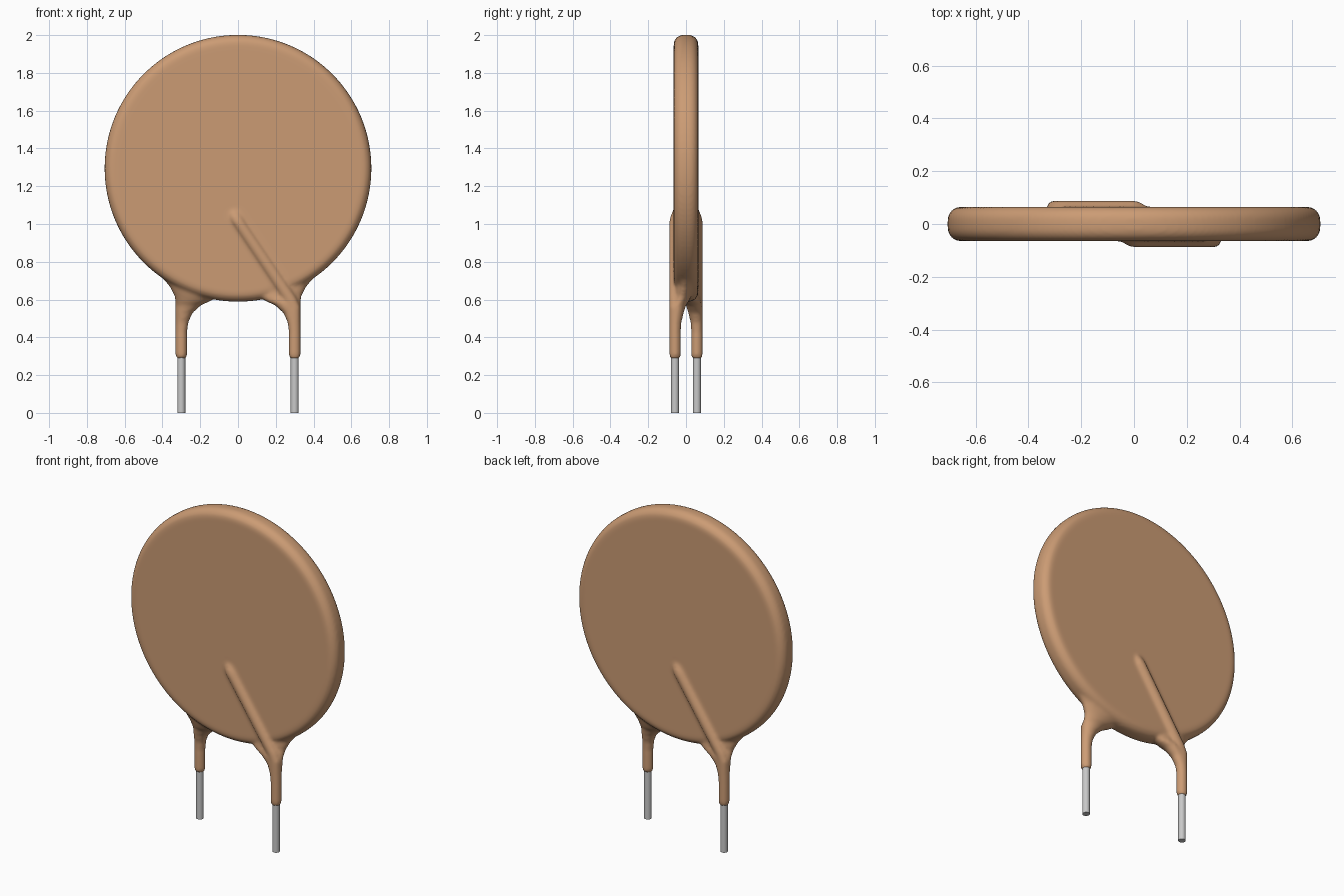
import bpy, bmesh, math

cube = bpy.data.objects.get("Cube")
if cube:
    bpy.data.objects.remove(cube)


def material(name, colour, metallic=0.0):
    m = bpy.data.materials.new(name)
    m.use_nodes = True
    m.diffuse_color = (*colour, 1)
    m.node_tree.nodes["Principled BSDF"].inputs["Base Color"].default_value = (*colour, 1)
    return m


tan = material("tan coating", (0.60, 0.33, 0.175))
grey = material("grey wire", (0.58, 0.58, 0.58))


def skin(bm, rings):
    """Join closed rings of points with quads and cap both ends."""
    loops = [[bm.verts.new(p) for p in ring] for ring in rings]
    n = len(loops[0])
    for a, b in zip(loops, loops[1:]):
        for i in range(n):
            j = (i + 1) % n
            bm.faces.new((a[i], a[j], b[j], b[i]))
    bm.faces.new(loops[0][::-1])
    bm.faces.new(loops[-1])


def ellipse_rings(rows, side, n=32):
    """Rows are height, inner x, outer x, outer y, inner y; side turns them round z."""
    rings = []
    for z, x0, x1, y0, y1 in rows:
        ring = []
        for i in range(n):
            t = math.tau * i / n
            x = (x0 + x1) / 2 + (x1 - x0) / 2 * math.cos(t)
            y = (y0 + y1) / 2 + (y1 - y0) / 2 * math.sin(t)
            ring.append((side * x, side * y, z))
        rings.append(ring)
    return rings


def disc_rings(radius, half, rounding, height, n=160, steps=8):
    """Round disc facing y with a rounded rim."""
    profile = []
    for sign in (-1, 1):
        for k in range(steps + 1):
            a = math.pi / 2 * k / steps
            if sign > 0:
                a = math.pi / 2 - a
            profile.append((radius - rounding + rounding * math.sin(a),
                            sign * (half - rounding + rounding * math.cos(a))))
    return [[(r * math.cos(math.tau * i / n), y, height + r * math.sin(math.tau * i / n))
             for i in range(n)] for r, y in profile]


# Coated leg, flaring out into the rim of the disc
leg = [(0.288, 0.275, 0.325, -0.083, -0.033),
       (0.305, 0.269, 0.331, -0.089, -0.027),
       (0.43, 0.269, 0.331, -0.089, -0.027),
       (0.48, 0.262, 0.331, -0.089, -0.024),
       (0.53, 0.240, 0.331, -0.087, -0.012),
       (0.57, 0.195, 0.331, -0.085, 0.0),
       (0.59, 0.150, 0.332, -0.080, 0.015),
       (0.62, 0.100, 0.337, -0.068, 0.03),
       (0.67, 0.080, 0.363, -0.060, 0.045),
       (0.725, 0.12, 0.41, -0.055, 0.05),
       (0.80, 0.20, 0.43, -0.050, 0.05)]

# Ridge where the wire runs diagonally under the coating
ridge = [(0.42, 0.270, 0.33, -0.089, -0.028),
         (0.56, 0.265, 0.33, -0.089, -0.028),
         (0.61, 0.232, 0.31, -0.089, -0.028),
         (1.01, -0.035, 0.04, -0.089, -0.028),
         (1.035, -0.048, 0.03, -0.084, -0.024),
         (1.06, -0.055, 0.02, -0.074, -0.02),
         (1.09, -0.055, 0.01, -0.060, 0.0)]

bm = bmesh.new()
skin(bm, disc_rings(0.706, 0.065, 0.05, 1.295))
for side in (1, -1):
    skin(bm, ellipse_rings(leg, side))
    skin(bm, ellipse_rings(ridge, side))
bmesh.ops.recalc_face_normals(bm, faces=bm.faces)
mesh = bpy.data.meshes.new("coated_disc_body")
bm.to_mesh(mesh)
bm.free()
mesh.materials.append(tan)
body = bpy.data.objects.new("coated_disc_body", mesh)
bpy.context.collection.objects.link(body)

# Melt the parts into one dipped coating
remesh = body.modifiers.new("melt together", 'REMESH')
remesh.mode = 'VOXEL'
remesh.voxel_size = 0.01
remesh.use_smooth_shade = True
smooth = body.modifiers.new("soften", 'SMOOTH')
smooth.factor = 0.5
smooth.iterations = 5

# Bare wire ends
for side, name in ((1, "left_wire"), (-1, "right_wire")):
    bpy.ops.mesh.primitive_cylinder_add(vertices=32, radius=0.021, depth=0.34,
                                        location=(0.3 * side, -0.058 * side, 0.17))
    wire = bpy.context.object
    wire.name = name
    wire.data.materials.append(grey)
    bpy.ops.object.shade_smooth_by_angle()
